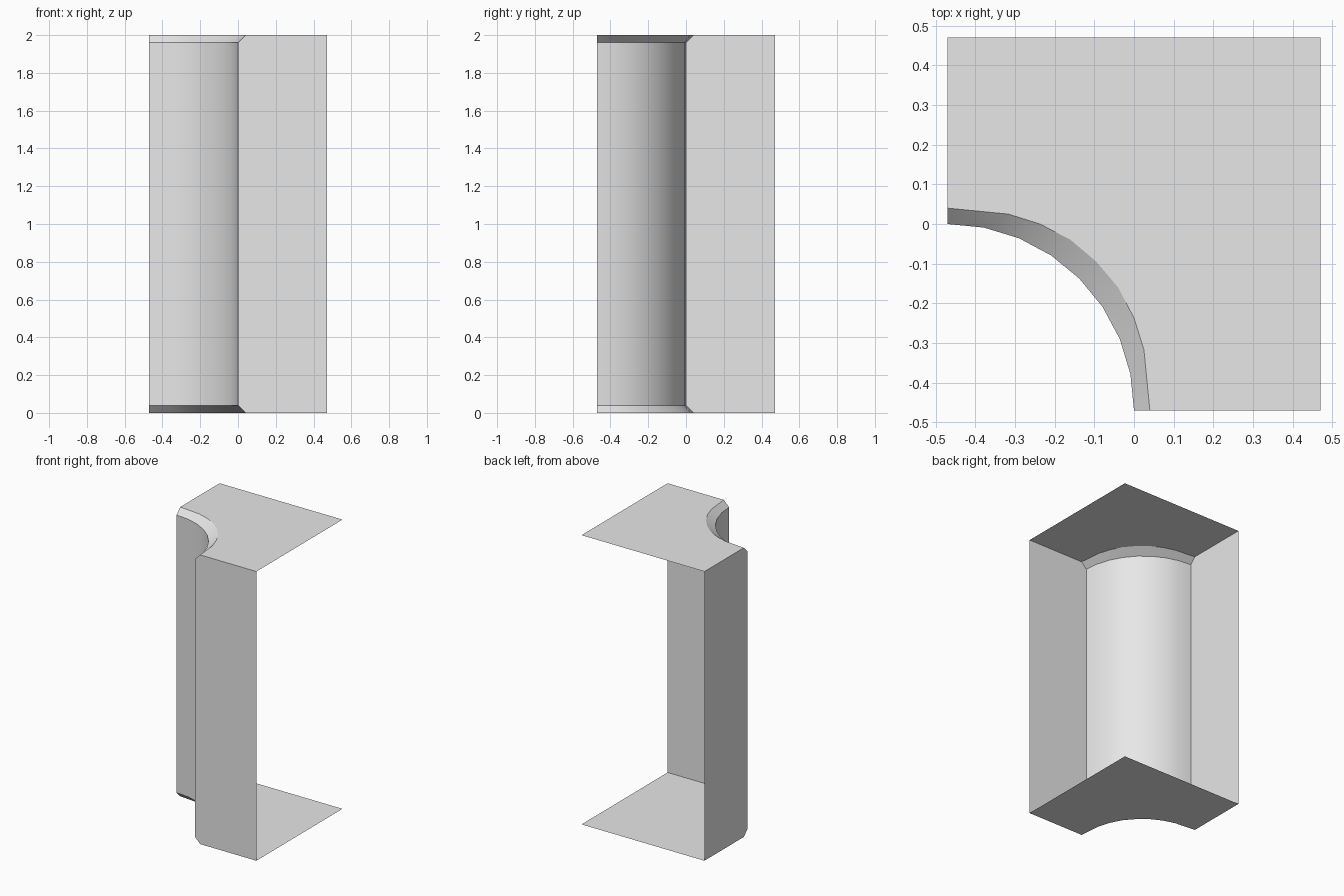
import bpy
import bmesh
from math import cos, sin, pi

cube = bpy.data.objects.get("Cube")
if cube:
    bpy.data.objects.remove(cube, do_unlink=True)

H = 0.47        # half width of the square footprint, also the cove radius
HEIGHT = 2.0
BEVEL = 0.04
STEPS = 8

# Cove curve, and the wider curve where its bevel meets the caps
cove = [(H * cos(i * pi / 2 / STEPS) - H, H * sin(i * pi / 2 / STEPS) - H)
        for i in range(STEPS + 1)]
half = [(BEVEL, -H), (0.025, -0.317), (0, -0.237), (-0.04, -0.16), (-0.095, -0.095)]
rim = half + [(y, x) for x, y in reversed(half[:-1])]

bm = bmesh.new()


def ring(points, z):
    return [bm.verts.new((x, y, z)) for x, y in points]


# Rings from bottom to top, and the three square corners at each end
rings = [ring(rim, 0), ring(cove, BEVEL),
         ring(cove, HEIGHT - BEVEL), ring(rim, HEIGHT)]
corners = [(H, -H), (H, H), (-H, H)]
low, high = ring(corners, 0), ring(corners, HEIGHT)

# Cove with a bevel strip at each end
for lower, upper in zip(rings, rings[1:]):
    for i in range(STEPS):
        bm.faces.new((lower[i], upper[i], upper[i + 1], lower[i + 1]))

# Front wall and side wall; the other two sides stay open
bm.faces.new([low[0], high[0]] + [r[0] for r in reversed(rings)])
bm.faces.new([low[2]] + [r[-1] for r in rings] + [high[2]])

# Top and bottom caps
bm.faces.new(high + rings[-1][::-1])
bm.faces.new(rings[0] + low[::-1])

mesh = bpy.data.meshes.new("cove_corner_block")
bm.to_mesh(mesh)
bm.free()
block = bpy.data.objects.new("cove_corner_block", mesh)
bpy.context.collection.objects.link(block)

# Plain grey material
grey = bpy.data.materials.new("light_grey")
grey.use_nodes = True
colour = (0.8, 0.8, 0.8, 1)
grey.diffuse_color = colour
shader = next(n for n in grey.node_tree.nodes if n.type == 'BSDF_PRINCIPLED')
shader.inputs["Base Color"].default_value = colour
mesh.materials.append(grey)

# Smooth cove, sharp bevel edges
bpy.ops.object.select_all(action='DESELECT')
block.select_set(True)
bpy.context.view_layer.objects.active = block
bpy.ops.object.shade_smooth_by_angle(angle=pi / 7)
